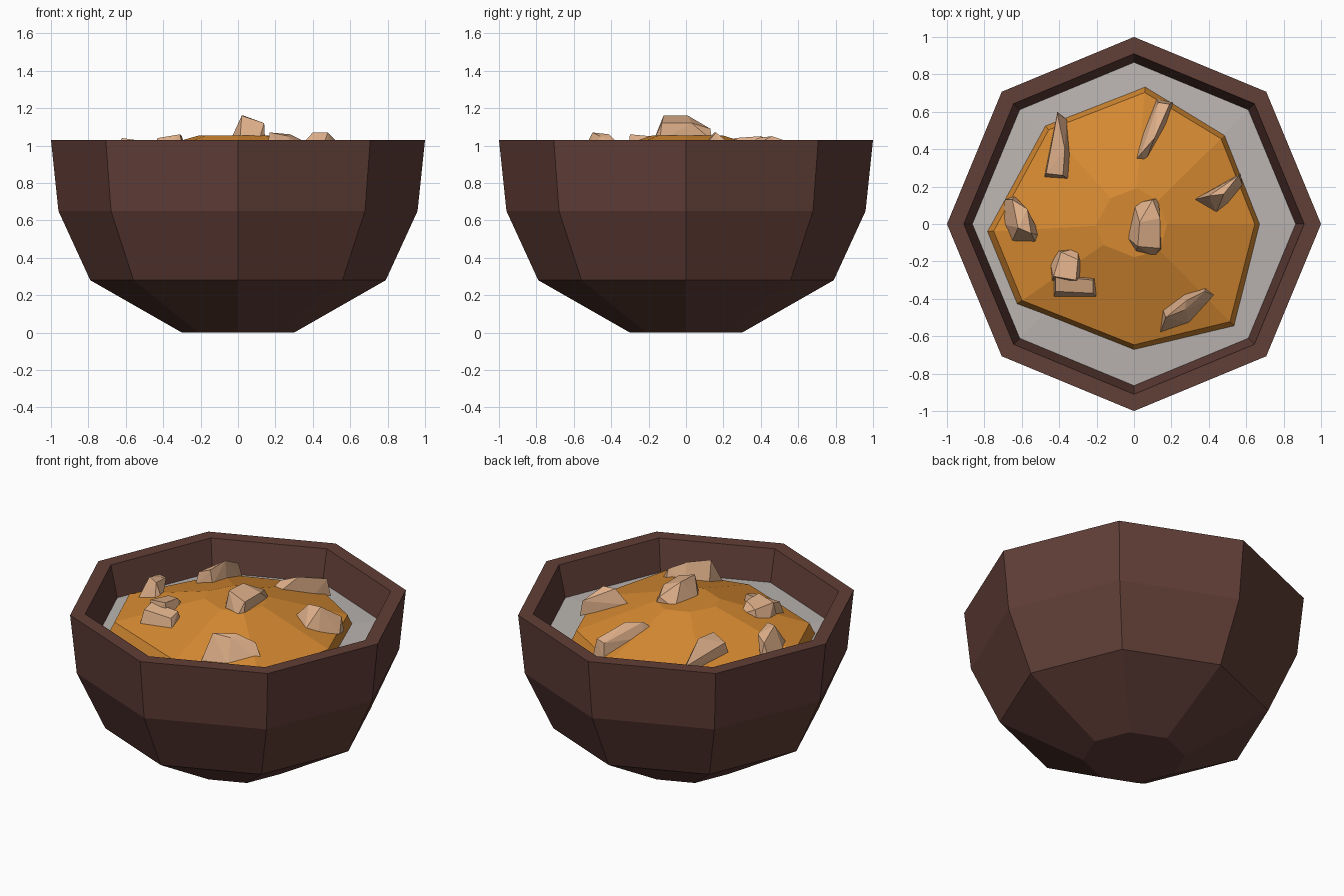
import bpy, bmesh
from math import cos, sin, pi, hypot

old = bpy.data.objects.get("Cube")
if old:
    bpy.data.objects.remove(old, do_unlink=True)


def make_material(name, srgb):
    """Flat material from 0-255 display values, stored as linear."""
    rgb = [c / 255 for c in srgb]
    linear = [((c + 0.055) / 1.055) ** 2.4 for c in rgb] + [1.0]
    mat = bpy.data.materials.new(name)
    mat.use_nodes = True
    mat.diffuse_color = linear
    bsdf = mat.node_tree.nodes["Principled BSDF"]
    bsdf.inputs["Base Color"].default_value = linear
    bsdf.inputs["Roughness"].default_value = 0.9
    return mat


dark_wood = make_material("dark wood", (97, 62, 55))
rice_white = make_material("rice white", (187, 181, 177))
curry_orange = make_material("curry orange", (214, 138, 50))
meat_tan = make_material("meat tan", (222, 175, 137))


def finish(name, bm, mat):
    bmesh.ops.recalc_face_normals(bm, faces=bm.faces)
    mesh = bpy.data.meshes.new(name)
    bm.to_mesh(mesh)
    bm.free()
    mesh.materials.append(mat)
    obj = bpy.data.objects.new(name, mesh)
    bpy.context.collection.objects.link(obj)
    return obj


def loft(name, rings, mat):
    """Join rings of points in order and cap both ends."""
    bm = bmesh.new()
    loops = [[bm.verts.new(p) for p in ring] for ring in rings]
    for low, high in zip(loops, loops[1:]):
        for i in range(len(low)):
            j = (i + 1) % len(low)
            bm.faces.new((low[i], low[j], high[j], high[i]))
    bm.faces.new(loops[0])
    bm.faces.new(loops[-1])
    return finish(name, bm, mat)


def octagon(radius, z):
    return [(radius * cos(k * pi / 4), radius * sin(k * pi / 4), z) for k in range(8)]


# Bowl: eight-sided outer profile, rim, then the inner wall
bowl_profile = [(0.30, 0), (0.79, 0.28), (0.96, 0.65), (1.0, 1.03),
                (0.91, 1.03), (0.855, 0.79)]
loft("bowl", [octagon(r, z) for r, z in bowl_profile], dark_wood)

# Rice: shallow mound filling the bowl
loft("rice", [octagon(0.862, 0.80), octagon(0.864, 0.83), octagon(0.2, 0.87)], rice_white)

# Curry: uneven puddle with a short edge and a low dome
outline = [(0.68, 0), (0.49, 0.48), (0.06, 0.74), (-0.48, 0.53),
           (-0.79, -0.04), (-0.63, -0.43), (0, -0.68), (0.54, -0.55)]


def puddle(scale, z):
    return [(x * scale, y * scale, z) for x, y in outline]


loft("curry", [puddle(1, 0.82), puddle(0.95, 0.90), puddle(0.26, 1.055)], curry_orange)


# Meat chunks: convex lumps from a footprint on the curry and a few top points
def chunk(name, footprint, top):
    bm = bmesh.new()
    for x, y in footprint:
        bm.verts.new((x, y, 1.03 - 0.3 * max(hypot(x, y) - 0.18, 0)))
    for p in top:
        bm.verts.new(p)
    hull = bmesh.ops.convex_hull(bm, input=bm.verts)
    spare = {v for v in hull["geom_interior"] + hull["geom_unused"]
             if isinstance(v, bmesh.types.BMVert)}
    bmesh.ops.delete(bm, geom=list(spare), context='VERTS')
    bmesh.ops.dissolve_limit(bm, angle_limit=0.05, verts=bm.verts, edges=bm.edges)
    finish(name, bm, meat_tan)


chunk("centre_chunk",
      [(0, 0.11), (0.13, 0.14), (0.145, -0.14), (0.11, -0.175), (0.01, -0.15), (-0.04, -0.07)],
      [(0.02, -0.12, 1.16), (0.03, 0.01, 1.16), (0.14, -0.13, 1.12),
       (0.14, 0.03, 1.12), (0.1, 0.13, 1.09)])

chunk("back_left_chunk",
      [(0.12, 0.67), (0.21, 0.65), (0.17, 0.53), (0.06, 0.33), (0, 0.33), (0.02, 0.42)],
      [(0.13, 0.65, 0.98), (0.19, 0.64, 0.99), (0.11, 0.46, 1.05), (0.04, 0.38, 1.04)])

chunk("back_right_chunk",
      [(-0.41, 0.6), (-0.36, 0.56), (-0.34, 0.37), (-0.35, 0.24), (-0.48, 0.25)],
      [(-0.41, 0.59, 0.95), (-0.37, 0.4, 1.05), (-0.38, 0.26, 1.04), (-0.47, 0.27, 1.0)])

chunk("left_chunk",
      [(0.32, 0.13), (0.57, 0.27), (0.58, 0.21), (0.5, 0.11), (0.44, 0.06)],
      [(0.4, 0.15, 1.07), (0.48, 0.16, 1.07), (0.56, 0.26, 0.99)])

chunk("right_chunk",
      [(-0.69, 0.13), (-0.64, 0.15), (-0.5, -0.06), (-0.52, -0.11), (-0.66, -0.11), (-0.71, 0)],
      [(-0.62, -0.02, 1.04), (-0.55, -0.05, 1.03), (-0.65, 0.13, 0.99), (-0.57, 0.08, 1.01)])

chunk("front_right_chunk",
      [(-0.41, -0.14), (-0.3, -0.13), (-0.28, -0.2), (-0.29, -0.31), (-0.44, -0.31), (-0.45, -0.2)],
      [(-0.39, -0.15, 1.03), (-0.3, -0.19, 1.05), (-0.31, -0.3, 1.06), (-0.43, -0.28, 1.04)])

chunk("front_right_slice",
      [(-0.43, -0.27), (-0.21, -0.29), (-0.2, -0.39), (-0.43, -0.395)],
      [(-0.42, -0.28, 1.03), (-0.22, -0.3, 1.03), (-0.22, -0.37, 1.01), (-0.42, -0.36, 1.01)])

chunk("front_left_chunk",
      [(0.14, -0.58), (0.155, -0.46), (0.27, -0.37), (0.38, -0.335), (0.45, -0.39), (0.3, -0.53)],
      [(0.17, -0.5, 1.07), (0.28, -0.41, 1.06), (0.38, -0.36, 1.01), (0.27, -0.46, 1.05)])
